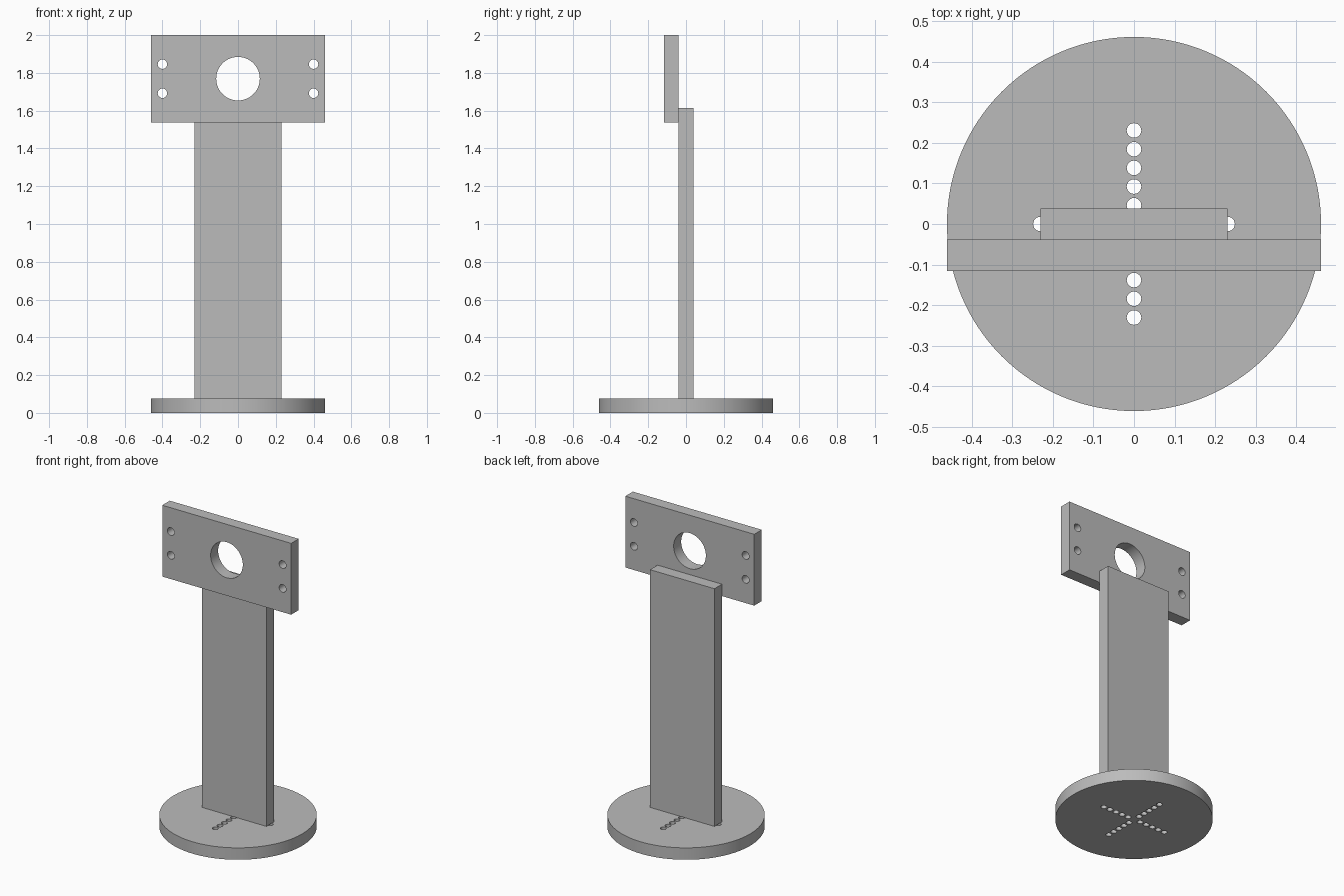
import bpy
import math

if "Cube" in bpy.data.objects:
    bpy.data.objects.remove(bpy.data.objects["Cube"], do_unlink=True)

U = 2 / 26            # plate thickness, the module of the whole stand
RADIUS = 6 * U

grey = bpy.data.materials.new("plain grey")
grey.use_nodes = True
colour = (0.5, 0.5, 0.5, 1)
grey.diffuse_color = colour
grey.node_tree.nodes["Principled BSDF"].inputs["Base Color"].default_value = colour


def box(name, size, centre):
    bpy.ops.mesh.primitive_cube_add(size=1, location=centre)
    ob = bpy.context.object
    ob.name = name
    ob.scale = size
    bpy.ops.object.transform_apply(location=False, rotation=False, scale=True)
    ob.data.materials.append(grey)
    return ob


def cylinder(name, radius, depth, centre, sides, tilt=0):
    bpy.ops.mesh.primitive_cylinder_add(vertices=sides, radius=radius, depth=depth,
                                        location=centre, rotation=(tilt, 0, 0))
    ob = bpy.context.object
    ob.name = name
    ob.data.materials.append(grey)
    return ob


def drill(plate, cutters):
    """Cut all the holes from a plate, then shade its curved walls smooth."""
    bpy.ops.object.select_all(action='DESELECT')
    for c in cutters:
        c.select_set(True)
    bpy.context.view_layer.objects.active = cutters[0]
    bpy.ops.object.join()
    cutter = bpy.context.object
    bpy.ops.object.select_all(action='DESELECT')
    plate.select_set(True)
    bpy.context.view_layer.objects.active = plate
    mod = plate.modifiers.new("holes", 'BOOLEAN')
    mod.solver = 'EXACT'
    mod.object = cutter
    bpy.ops.object.modifier_apply(modifier=mod.name)
    bpy.data.objects.remove(cutter, do_unlink=True)
    bpy.ops.object.shade_smooth_by_angle(angle=math.radians(30))


# Round base with a cross of small holes
base = cylinder("round_base", RADIUS, U, (0, 0, U / 2), 128)
pins = []
for i in range(1, 6):
    d = 0.6 * U * i
    for x, y in ((d, 0), (-d, 0), (0, d), (0, -d)):
        pins.append(cylinder("pin_cutter", 0.018, 3 * U, (x, y, U / 2), 24))
drill(base, pins)

# Upright board
box("upright_board", (RADIUS, U, 20 * U), (0, 0, 11 * U))

# Head plate on the front of the board, with a large eye and four screw holes
head_z = 23 * U
head = box("head_plate", (2 * RADIUS, U, RADIUS), (0, -U, head_z))
tilt = math.pi / 2
holes = [cylinder("eye_cutter", 1.5 * U, 3 * U, (0, -U, head_z), 64, tilt)]
for sx in (-1, 1):
    for sz in (-1, 1):
        holes.append(cylinder("screw_cutter", 0.025, 3 * U,
                              (sx * 0.4, -U, head_z + sz * U), 24, tilt))
drill(head, holes)
